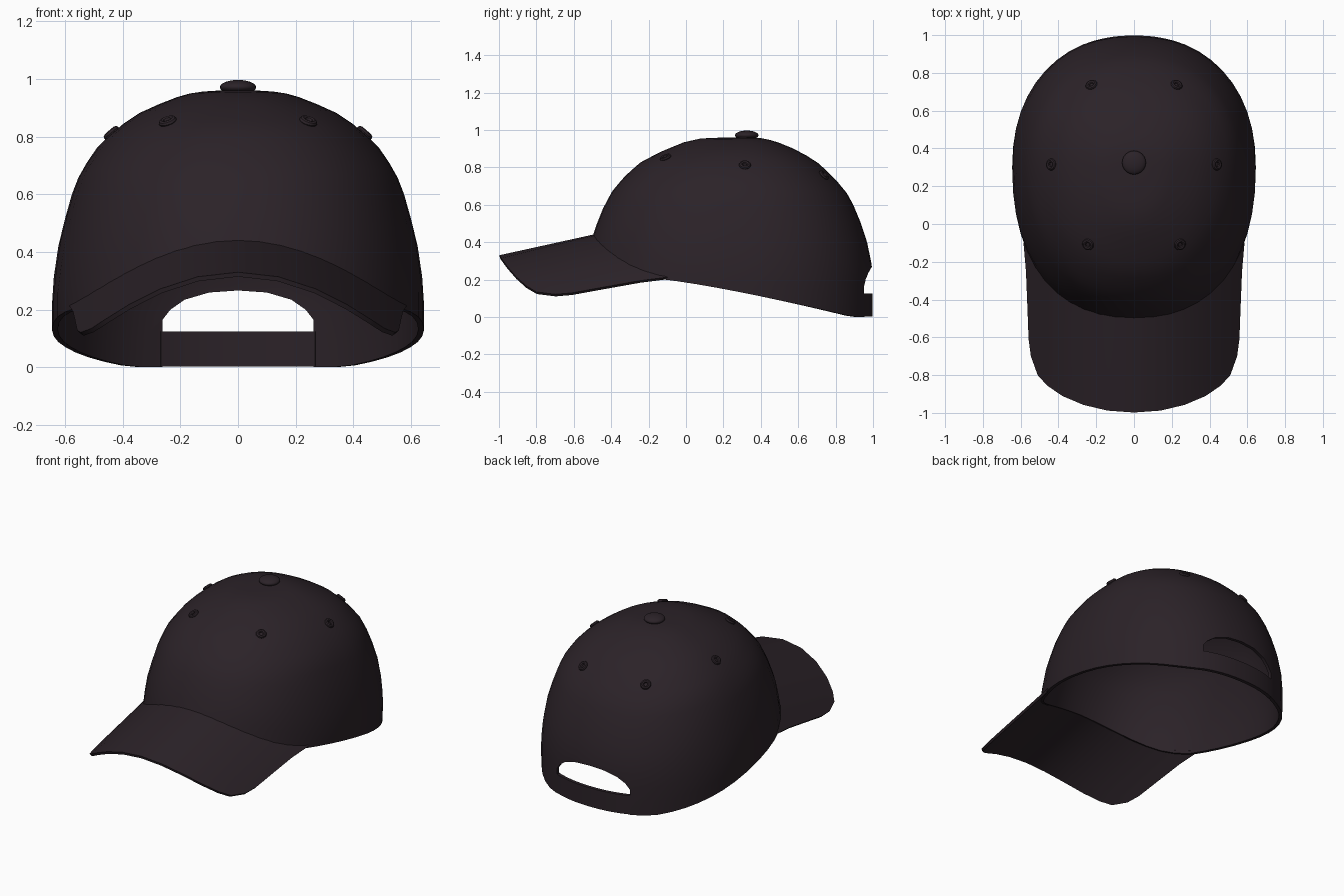
import bpy, bmesh, math
from mathutils import Vector
from mathutils.bvhtree import BVHTree

if "Cube" in bpy.data.objects:
    bpy.data.objects.remove(bpy.data.objects["Cube"])

CY = 0.3      # crown centre in y
P = 2.2       # roundness of the plan outline
# crown profile: height, then reach to the front, side and back
Z = [0.0, .13, .27, .44, .59, .68, .76, .83, .89, .935, .955, .96]
FRONT = [.86, .85, .83, .80, .74, .69, .62, .54, .42, .31, .22, .10]
SIDE = [.64, .645, .645, .62, .58, .545, .49, .42, .33, .22, .15, .07]
BACK = [.70, .70, .695, .66, .60, .55, .475, .40, .30, .19, .12, .06]

mat = bpy.data.materials.new("dark_cloth")
mat.diffuse_color = (0.024, 0.016, 0.021, 1)
mat.use_nodes = True
mat.node_tree.nodes["Principled BSDF"].inputs["Base Color"].default_value = mat.diffuse_color


def sample(tab, u):
    i = min(int(u), len(tab) - 2)
    return tab[i] + (tab[i + 1] - tab[i]) * (u - i)


def spow(v):
    return math.copysign(abs(v) ** (2 / P), v)


def crown_point(a, u):
    s = spow(math.sin(a))
    reach = sample(BACK if s > 0 else FRONT, u)
    return Vector((sample(SIDE, u) * spow(math.cos(a)), CY + reach * s, sample(Z, u)))


def brim_z(x, y):
    return 0.44 + (y + 0.5) * 0.22 - 0.92 * x * x


def rim_u(a):
    # profile position of the lower rim at angle a
    u = 2.0
    for _ in range(12):
        p = crown_point(a, u)
        if p.y < -0.12:
            z = brim_z(p.x, p.y) - 0.018
        else:
            z = 0.2 - 0.2 * ((p.y + 0.12) / 1.02) ** 1.2
        z = max(z, 0.001)
        i = max(k for k in range(len(Z) - 1) if Z[k] <= z)
        u = i + (z - Z[i]) / (Z[i + 1] - Z[i])
    return u


def finish(ob):
    ob.data.materials.append(mat)
    bpy.ops.object.select_all(action='DESELECT')
    ob.select_set(True)
    bpy.context.view_layer.objects.active = ob
    bpy.ops.object.shade_smooth_by_angle(angle=math.radians(40))


def apply_all(ob):
    bpy.context.view_layer.objects.active = ob
    for m in list(ob.modifiers):
        bpy.ops.object.modifier_apply(modifier=m.name)


def grid(name, rows, closed=False, cap=None, thick=0.02):
    n = len(rows[0])
    verts = [v for r in rows for v in r]
    faces = []
    for i in range(len(rows) - 1):
        for j in range(n if closed else n - 1):
            k = (j + 1) % n
            faces.append((i * n + j, i * n + k, (i + 1) * n + k, (i + 1) * n + j))
    if cap:
        verts.append(cap)
        b = (len(rows) - 1) * n
        faces += [(b + j, b + (j + 1) % n, len(verts) - 1) for j in range(n)]
    me = bpy.data.meshes.new(name)
    me.from_pydata(verts, [], faces)
    ob = bpy.data.objects.new(name, me)
    bpy.context.collection.objects.link(ob)
    tree = BVHTree.FromPolygons(verts, faces)
    m = ob.modifiers.new("thickness", 'SOLIDIFY')
    m.thickness, m.offset = thick, -1
    return ob, tree


# crown shell
N, R = 48, 16
angles = [2 * math.pi * j / N for j in range(N)]
starts = [rim_u(a) for a in angles]
rows = [[crown_point(a, s + (len(Z) - 1 - s) * i / R) for a, s in zip(angles, starts)]
        for i in range(R + 1)]
crown, tree = grid("crown", rows, True, Vector((0, CY, 0.961)))

# arched opening at the back
half = [(.262, -.1), (.262, .165), (.235, .2), (.185, .235), (.1, .26), (0, .267)]
arch = half + [(-x, z) for x, z in half[-2::-1]]
bm = bmesh.new()
f = bm.faces.new([bm.verts.new((x, 0.7, z)) for x, z in arch])
ext = bmesh.ops.extrude_face_region(bm, geom=[f])
bmesh.ops.translate(bm, vec=(0, 0.6, 0),
                    verts=[g for g in ext['geom'] if isinstance(g, bmesh.types.BMVert)])
bmesh.ops.recalc_face_normals(bm, faces=bm.faces)
me = bpy.data.meshes.new("opening_cutter")
bm.to_mesh(me)
bm.free()
cutter = bpy.data.objects.new("opening_cutter", me)
bpy.context.collection.objects.link(cutter)
cutter.hide_render = True
b = crown.modifiers.new("opening", 'BOOLEAN')
b.operation, b.object, b.solver = 'DIFFERENCE', cutter, 'EXACT'
apply_all(crown)
bpy.data.objects.remove(cutter)
finish(crown)

# curved brim, from the crown rim out to its plan outline
edge = [(.585, -.1), (.572, -.25), (.564, -.45), (.558, -.61), (.546, -.7), (.51, -.8),
        (.46, -.855), (.38, -.91), (.27, -.957), (.14, -.988), (0, -.998)]
n = len(edge) - 1
inner = []
for k in range(n + 1):
    a = -math.radians(29 + 61 * k / n)
    p = crown_point(a, rim_u(a))
    inner.append((p.x * 0.985, CY + (p.y - CY) * 0.985))
rows = []
for i in range(9):
    t = i / 8
    pts = [(p[0] + (q[0] - p[0]) * t, p[1] + (q[1] - p[1]) * t) for p, q in zip(inner, edge)]
    pts += [(-x, y) for x, y in pts[-2::-1]]
    rows.append([Vector((x, y, brim_z(x, y))) for x, y in pts])
brim, _ = grid("brim", rows, thick=0.016)
apply_all(brim)
finish(brim)

# adjuster strap across the opening
rows = []
for z in (0.003, 0.125):
    row = []
    for k in range(17):
        x = 0.275 * (1 - k / 8)
        row.append(Vector((x, CY + 0.698 * (1 - (abs(x) / .645) ** P) ** (1 / P), z)))
    rows.append(row)
strap, _ = grid("strap", rows, thick=0.022)
apply_all(strap)
finish(strap)

# top button
bpy.ops.mesh.primitive_uv_sphere_add(segments=24, ring_count=12, radius=1, location=(0, 0.325, 0.972))
button = bpy.context.object
button.name = "top_button"
button.scale = (0.063, 0.063, 0.025)
finish(button)

# six stitched eyelets set on the crown surface
for x, y in ((.225, .735), (.437, .315), (.243, -.108)):
    for side, label in ((1, "right"), (-1, "left")):
        loc, nor, _, _ = tree.ray_cast(Vector((side * x, y, 2)), Vector((0, 0, -1)))
        bpy.ops.mesh.primitive_torus_add(major_segments=20, minor_segments=8,
                                         major_radius=0.021, minor_radius=0.011,
                                         location=loc + nor * 0.003,
                                         rotation=nor.to_track_quat('Z', 'Y').to_euler())
        eye = bpy.context.object
        eye.name = "eyelet_" + label
        finish(eye)
